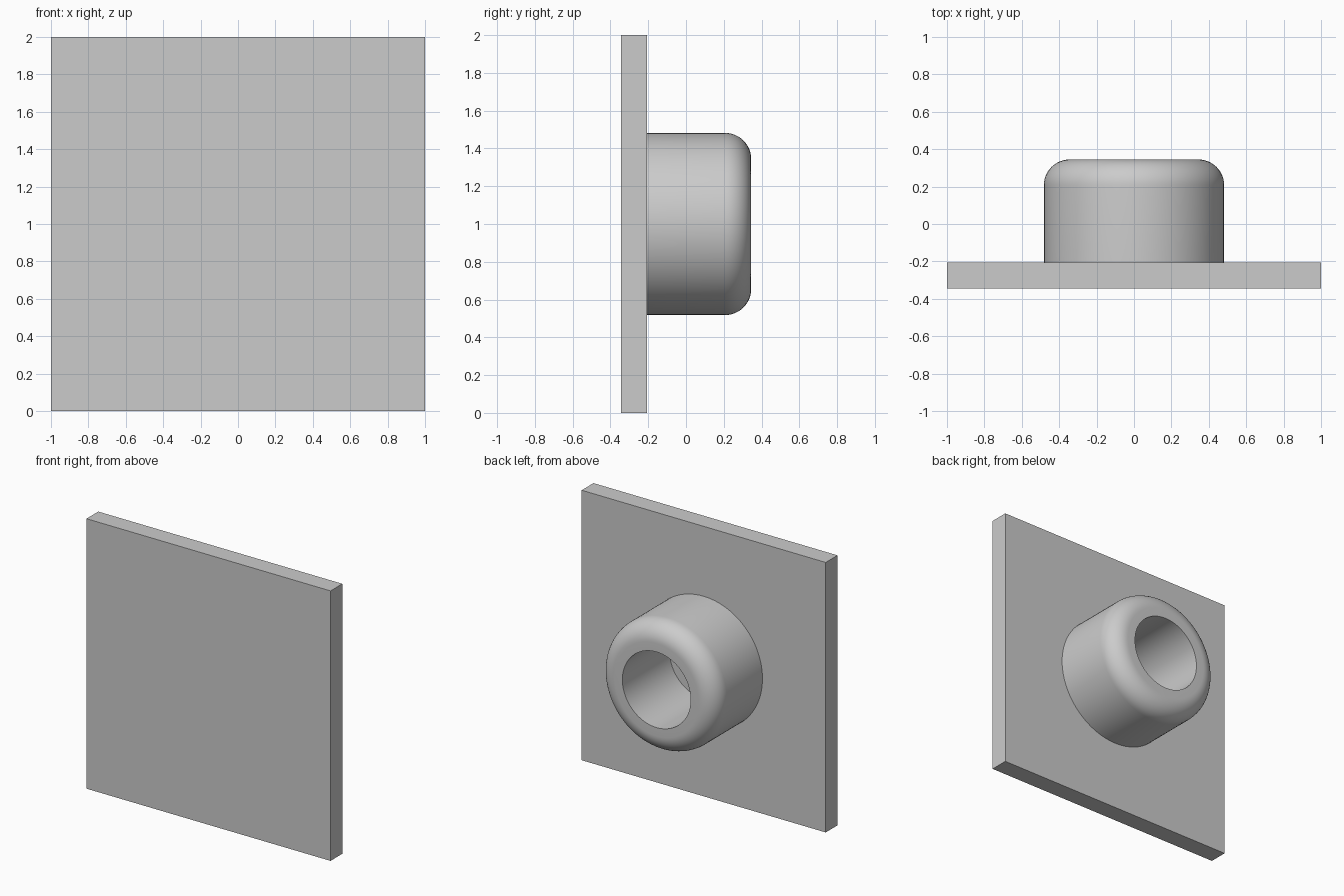
import bpy
import bmesh
from math import sin, cos, pi, radians
from mathutils import Matrix, Vector

cube = bpy.data.objects.get("Cube")
if cube:
    bpy.data.objects.remove(cube, do_unlink=True)

# Overall sizes
HALF_DEPTH = 0.345
PLATE_THICKNESS = 0.138
PLATE_BACK = PLATE_THICKNESS - HALF_DEPTH
BOSS_RADIUS = 0.482
BORE_RADIUS = 0.28
FILLET = 0.138

grey = bpy.data.materials.new("plain_grey")
grey.use_nodes = True
colour = (0.6, 0.6, 0.6, 1)
grey.diffuse_color = colour
grey.node_tree.nodes["Principled BSDF"].inputs["Base Color"].default_value = colour


def add_object(name, bm):
    bmesh.ops.recalc_face_normals(bm, faces=bm.faces)
    mesh = bpy.data.meshes.new(name)
    bm.to_mesh(mesh)
    bm.free()
    mesh.materials.append(grey)
    obj = bpy.data.objects.new(name, mesh)
    bpy.context.collection.objects.link(obj)
    return obj


# Square mounting plate
bm = bmesh.new()
bmesh.ops.create_cube(bm, size=1)
bmesh.ops.scale(bm, vec=(2, PLATE_THICKNESS, 2), verts=bm.verts)
bmesh.ops.translate(bm, vec=(0, PLATE_BACK - PLATE_THICKNESS / 2, 1), verts=bm.verts)
add_object("mounting_plate", bm)

# Hollow round boss: wall, rounded shoulder, flat rim and bore, spun about y
STEPS = 12
arc = [pi / 2 * i / STEPS for i in range(STEPS + 1)]
profile = [(BOSS_RADIUS, PLATE_BACK)]
profile += [(BOSS_RADIUS - FILLET + FILLET * cos(a),
             HALF_DEPTH - FILLET + FILLET * sin(a)) for a in arc]
profile += [(BORE_RADIUS, HALF_DEPTH), (BORE_RADIUS, PLATE_BACK)]

bm = bmesh.new()
verts = [bm.verts.new((r, y, 0)) for r, y in profile]
edges = [bm.edges.new(pair) for pair in zip(verts, verts[1:])]
bmesh.ops.spin(bm, geom=verts + edges, cent=(0, 0, 0), axis=(0, 1, 0),
               angle=2 * pi, steps=96, use_merge=True)
bmesh.ops.remove_doubles(bm, verts=bm.verts, dist=0.0001)
bmesh.ops.translate(bm, vec=(0, 0, 1), verts=bm.verts)
# Make sure the outer wall faces outwards
boss = add_object("hollow_boss", bm)
wall = max(boss.data.polygons, key=lambda p: p.center.x)
if wall.normal.x < 0:
    boss.data.flip_normals()

# Smooth the boss, keeping the bore edge sharp
bpy.ops.object.select_all(action="DESELECT")
boss.select_set(True)
bpy.context.view_layer.objects.active = boss
bpy.ops.object.shade_smooth_by_angle(angle=radians(30))
